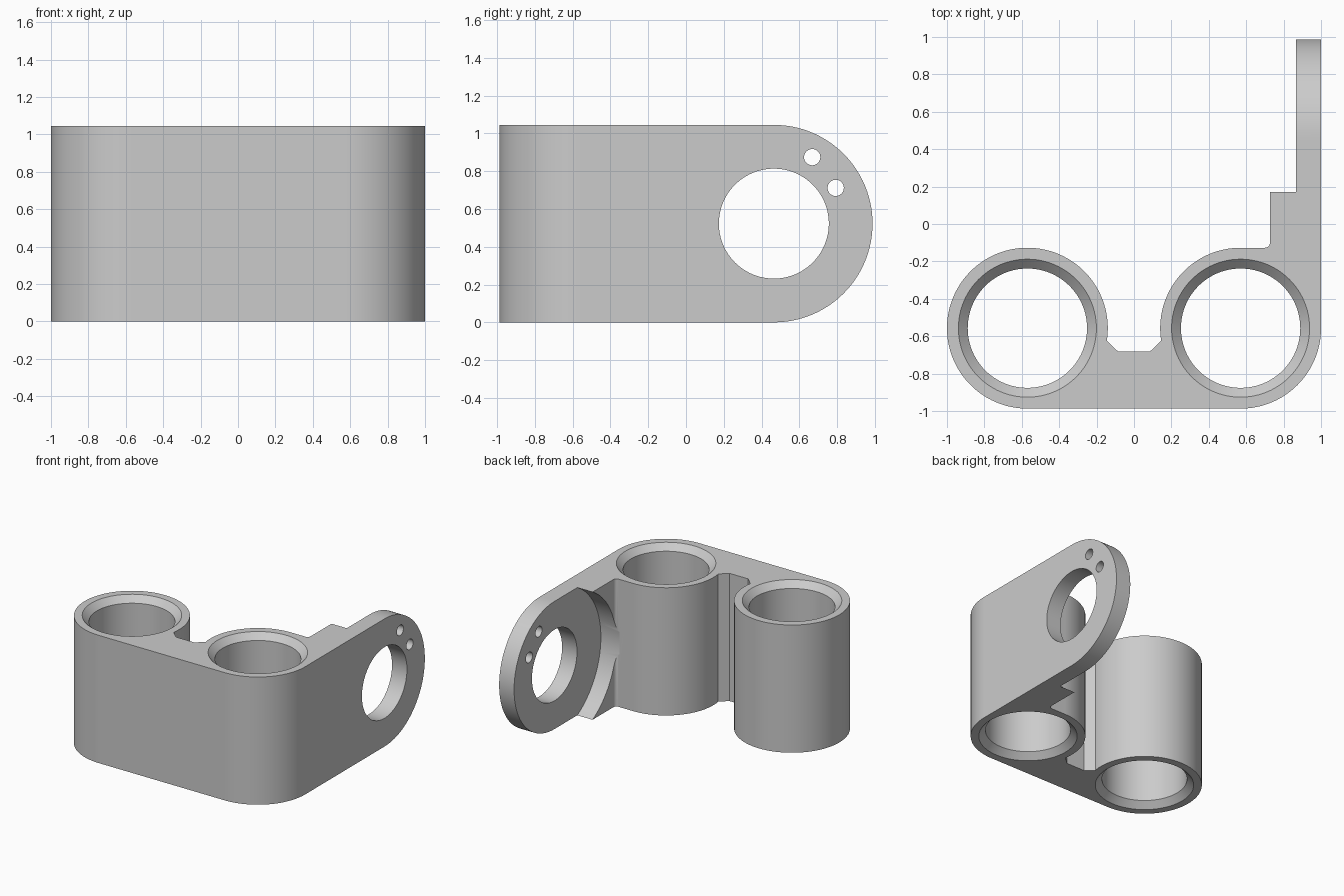
import bpy
import bmesh
from math import radians, cos, sin
from mathutils import Matrix, Vector

cube = bpy.data.objects.get("Cube")
if cube:
    bpy.data.objects.remove(cube, do_unlink=True)

HEIGHT = 1.045
TUBE_X, TUBE_Y, TUBE_R = 0.57, -0.557, 0.43
BORE_R, CHAMFER = 0.319, 0.05
PLATE_IN = 0.865               # inner face of the side plate
EYE_Y, EYE_Z = 0.465, HEIGHT / 2  # centre of the rounded plate end
STEPS = 48

# local x, y, z -> world y, z, x
SIDEWAYS = Matrix(((0, 0, 1, 0), (1, 0, 0, 0), (0, 1, 0, 0), (0, 0, 0, 1)))


def arc(cx, cy, r, start, end, steps=STEPS):
    angles = [radians(start + (end - start) * i / steps) for i in range(steps + 1)]
    return [(cx + r * cos(a), cy + r * sin(a)) for a in angles]


def finish(name, bm):
    bmesh.ops.recalc_face_normals(bm, faces=bm.faces[:])
    mesh = bpy.data.meshes.new(name)
    bm.to_mesh(mesh)
    bm.free()
    obj = bpy.data.objects.new(name, mesh)
    bpy.context.collection.objects.link(obj)
    return obj


def prism(name, outline, low, high, matrix=Matrix()):
    """Extrude a closed 2D outline from low to high."""
    bm = bmesh.new()
    face = bm.faces.new([bm.verts.new((x, y, low)) for x, y in outline])
    new = bmesh.ops.extrude_face_region(bm, geom=[face])["geom"]
    bmesh.ops.translate(bm, vec=Vector((0, 0, high - low)),
                        verts=[v for v in new if isinstance(v, bmesh.types.BMVert)])
    bm.transform(matrix)
    return finish(name, bm)


def side_cylinder(name, y, z, r, low, high, steps=64):
    return prism(name, arc(y, z, r, 0, 360, steps)[:-1], low, high, SIDEWAYS)


def lathe(name, x, y, profile, steps=96):
    """Turn a (radius, height) profile into a closed solid."""
    bm = bmesh.new()
    rings = [[bm.verts.new((px, py, z)) for px, py in arc(x, y, r, 0, 360, steps)[:-1]]
             for r, z in profile]
    for a, b in zip(rings, rings[1:]):
        for i in range(steps):
            j = (i + 1) % steps
            bm.faces.new((a[i], a[j], b[j], b[i]))
    bm.faces.new(rings[0])
    bm.faces.new(rings[-1])
    return finish(name, bm)


def combine(body, tool, operation="DIFFERENCE"):
    tool.hide_render = True
    mod = body.modifiers.new("cut", "BOOLEAN")
    mod.operation = operation
    mod.solver = "EXACT"
    mod.object = tool
    bpy.context.view_layer.objects.active = body
    bpy.ops.object.modifier_apply(modifier=mod.name)
    bpy.data.objects.remove(tool, do_unlink=True)


# Bracket outline: twin tubes, web, stepped side plate
block_x, block_y = 0.727, 0.172
back = TUBE_Y + TUBE_R
fillet = 0.027
end_y = EYE_Y + EYE_Z + 0.05
outline = (
    arc(TUBE_X, TUBE_Y, TUBE_R, 270, 360, 32)
    + [(1, end_y), (PLATE_IN, end_y), (PLATE_IN, block_y), (block_x, block_y)]
    + arc(block_x - fillet, back + fillet, fillet, 0, -90, 8)
    + arc(TUBE_X, TUBE_Y, TUBE_R, 90, 189, 40)
    + [(0.085, -0.682), (-0.085, -0.682)]
    + arc(-TUBE_X, TUBE_Y, TUBE_R, -9, 270, 96)
)
bracket = prism("bracket", outline, 0, HEIGHT)

# Rounded end of the side plate
side = arc(EYE_Y, EYE_Z, EYE_Z, -90, 90, 64)
side += [(EYE_Y - 0.02, HEIGHT + 0.0), (-1.2, HEIGHT), (-1.2, 0)]
combine(bracket, prism("side_shape", side, -1.2, 1.2, SIDEWAYS), "INTERSECT")

# Curved recess in the thick step, round the plate's large hole
combine(bracket, side_cylinder("recess", EYE_Y, EYE_Z, 0.6, 0.69, PLATE_IN, 128))

# Tube bores with a chamfer at both ends
mouth, over = BORE_R + CHAMFER, 0.02
for x in (-TUBE_X, TUBE_X):
    combine(bracket, lathe("bore", x, TUBE_Y, [
        (mouth + over, -over), (BORE_R, CHAMFER),
        (BORE_R, HEIGHT - CHAMFER), (mouth + over, HEIGHT + over)]))

# Large hole and bolt holes in the side plate
combine(bracket, side_cylinder("large_hole", EYE_Y, EYE_Z, 0.291, 0.8, 1.1, 96))
for radius, angles in ((0.406, (-60, 60, 180)), (0.378, (-90, 30, 150))):
    for a in angles:
        y = EYE_Y + radius * cos(radians(a))
        z = EYE_Z + radius * sin(radians(a))
        combine(bracket, side_cylinder("bolt_hole", y, z, 0.043, 0.8, 1.1, 32))

# Single grey material
grey = bpy.data.materials.new("light grey")
grey.use_nodes = True
colour = (0.6, 0.6, 0.6, 1)
grey.diffuse_color = colour
grey.node_tree.nodes["Principled BSDF"].inputs["Base Color"].default_value = colour
bracket.data.materials.clear()
bracket.data.materials.append(grey)

# Smooth curves, sharp edges
bpy.ops.object.select_all(action="DESELECT")
bracket.select_set(True)
bpy.context.view_layer.objects.active = bracket
bpy.ops.object.shade_smooth_by_angle(angle=radians(30))
weighted = bracket.modifiers.new("even_normals", "WEIGHTED_NORMAL")
weighted.keep_sharp = True
